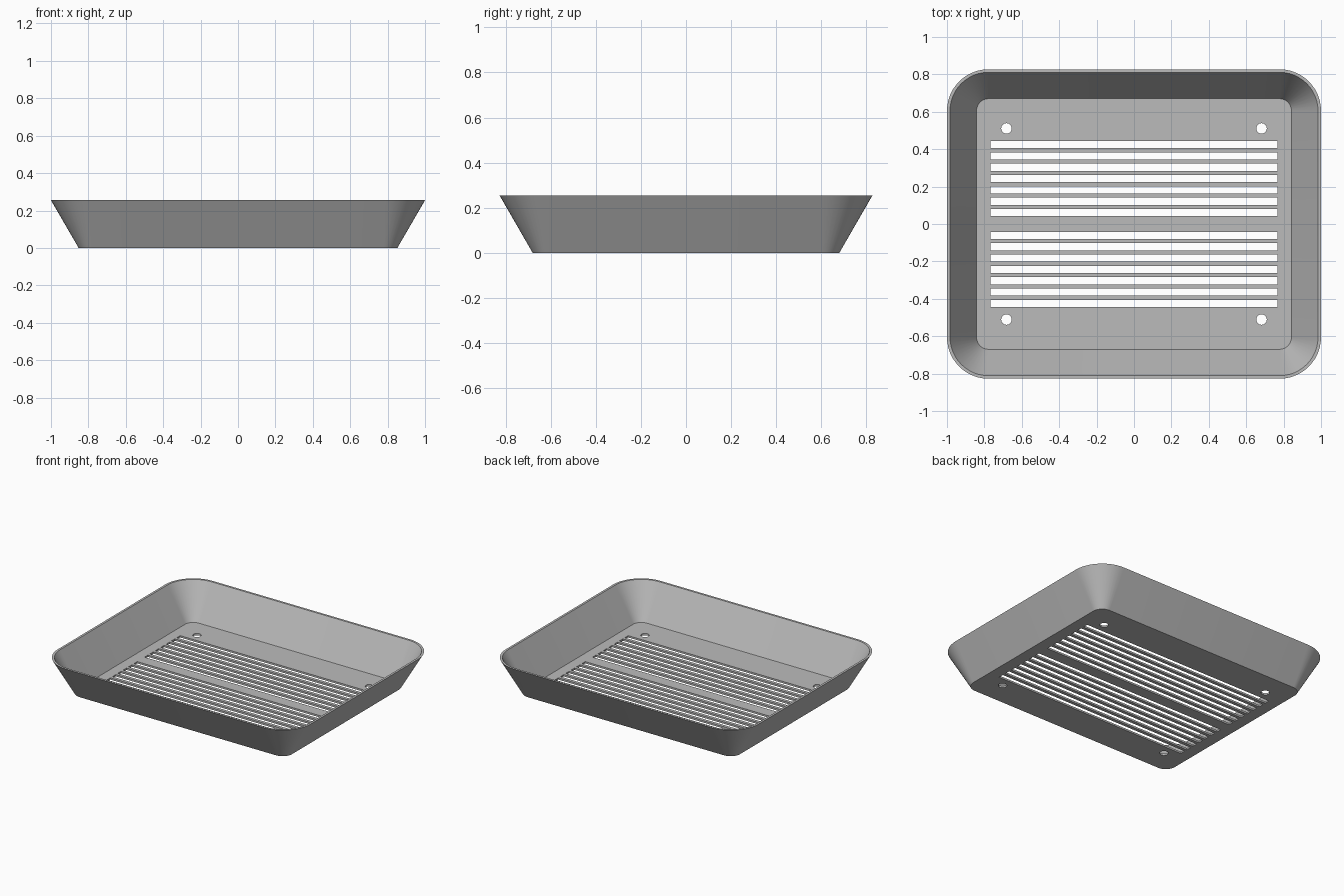
import bpy, bmesh, math
from mathutils import Matrix, Vector

cube = bpy.data.objects.get("Cube")
if cube:
    bpy.data.objects.remove(cube, do_unlink=True)

HEIGHT, FLOOR = 0.255, 0.013
CORNER_STEPS = 12

grey = bpy.data.materials.new("grey plastic")
grey.use_nodes = True
color = (0.5, 0.5, 0.5, 1)
grey.diffuse_color = color
grey.node_tree.nodes["Principled BSDF"].inputs["Base Color"].default_value = color


def make_object(name, bm):
    bmesh.ops.recalc_face_normals(bm, faces=bm.faces)
    mesh = bpy.data.meshes.new(name)
    bm.to_mesh(mesh)
    bm.free()
    mesh.materials.append(grey)
    obj = bpy.data.objects.new(name, mesh)
    bpy.context.collection.objects.link(obj)
    return obj


def rounded_ring(bm, hx, hy, r, z):
    """Rounded rectangle of vertices, counter-clockwise."""
    ring = []
    for corner, (sx, sy) in enumerate([(1, 1), (-1, 1), (-1, -1), (1, -1)]):
        for i in range(CORNER_STEPS + 1):
            a = math.pi / 2 * (corner + i / CORNER_STEPS)
            ring.append(bm.verts.new((sx * (hx - r) + r * math.cos(a),
                                      sy * (hy - r) + r * math.sin(a), z)))
    return ring


# Tray shell: outer wall, rim, inner wall, then both floor faces
bm = bmesh.new()
rings = [rounded_ring(bm, *spec) for spec in (
    (0.852, 0.68, 0.075, 0),
    (1.0, 0.827, 0.222, HEIGHT),
    (0.984, 0.811, 0.206, HEIGHT),
    (0.842, 0.67, 0.065, FLOOR))]
for low, high in zip(rings, rings[1:]):
    for i in range(len(low)):
        j = (i + 1) % len(low)
        bm.faces.new((low[i], low[j], high[j], high[i]))
bm.faces.new(rings[0])
bm.faces.new(rings[-1])
tray = make_object("tray", bm)

# Cutters: two banks of drain slots and four corner screw holes
bm = bmesh.new()
for k in range(-7, 8):
    if k:
        bmesh.ops.create_cube(bm, size=1, matrix=Matrix.LocRotScale(
            Vector((0, k * 0.0607, 0)), None, Vector((1.536, 0.038, 0.1))))
for sx in (-1, 1):
    for sy in (-1, 1):
        bmesh.ops.create_cone(bm, cap_ends=True, segments=32, radius1=0.028,
                              radius2=0.028, depth=0.1,
                              matrix=Matrix.Translation((sx * 0.682, sy * 0.511, 0)))
cutter = make_object("floor_cutter", bm)
cutter.hide_render = True

# Cut the openings and shade
bpy.ops.object.select_all(action='DESELECT')
bpy.context.view_layer.objects.active = tray
tray.select_set(True)
cut = tray.modifiers.new("openings", 'BOOLEAN')
cut.operation = 'DIFFERENCE'
cut.solver = 'EXACT'
cut.object = cutter
bpy.ops.object.modifier_apply(modifier=cut.name)
bpy.data.objects.remove(cutter, do_unlink=True)
bpy.ops.object.shade_smooth_by_angle(angle=math.radians(30))
